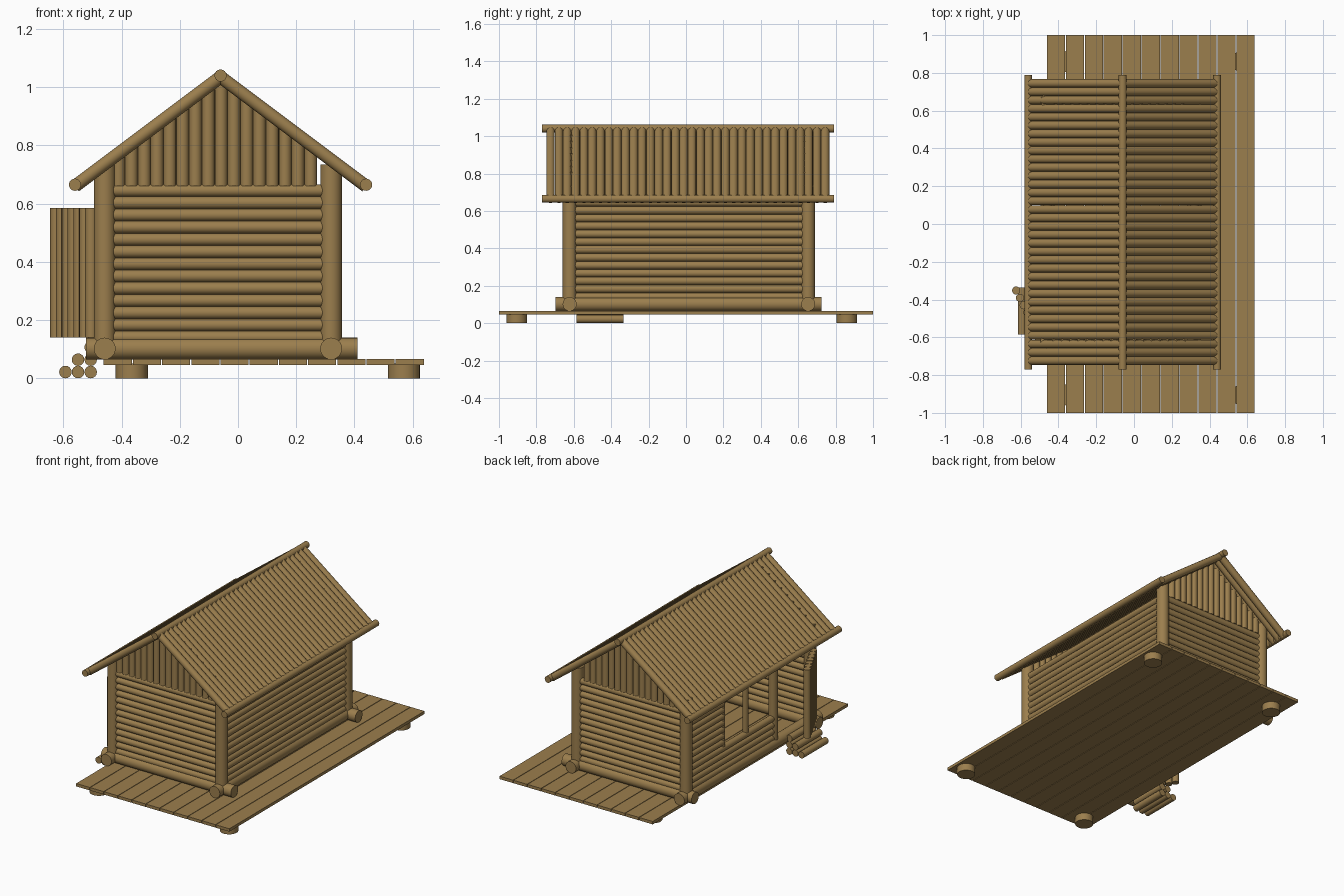
import bpy, bmesh, math
from mathutils import Vector, Matrix

if "Cube" in bpy.data.objects:
    bpy.data.objects.remove(bpy.data.objects["Cube"])

wood = bpy.data.materials.new("brown wood")
wood.diffuse_color = (0.33, 0.21, 0.075, 1)
wood.use_nodes = True
wood.node_tree.nodes["Principled BSDF"].inputs["Base Color"].default_value = wood.diffuse_color


def finish(bm, name):
    me = bpy.data.meshes.new(name)
    bm.to_mesh(me)
    bm.free()
    me.materials.append(wood)
    ob = bpy.data.objects.new(name, me)
    bpy.context.collection.objects.link(ob)
    bpy.ops.object.select_all(action='DESELECT')
    ob.select_set(True)
    bpy.context.view_layer.objects.active = ob
    bpy.ops.object.shade_smooth_by_angle(angle=math.radians(40))
    return ob


def logs(name, items, sides=16):
    """items: (start, end, radius) for each round log"""
    bm = bmesh.new()
    for a, b, r in items:
        a, b = Vector(a), Vector(b)
        d = b - a
        m = Matrix.Translation((a + b) / 2) @ d.to_track_quat('Z', 'Y').to_matrix().to_4x4()
        bmesh.ops.create_cone(bm, cap_ends=True, segments=sides, radius1=r,
                              radius2=r, depth=d.length, matrix=m)
    return finish(bm, name)


XL, XR, YF, YB = -0.458, 0.32, -0.622, 0.653   # wall lines
R = 0.0215                                     # thin log radius
XM = -0.06                                     # ridge position
roof_z = lambda x: 1.04 - 0.75 * abs(x - XM)

# platform planks
bm = bmesh.new()
for i in range(11):
    x = -0.413 + i * 0.1003
    m = Matrix.Translation((x, 0, 0.056)) @ Matrix.Diagonal((0.0965, 2, 0.019, 1))
    bmesh.ops.create_cube(bm, size=1, matrix=m)
finish(bm, "platform_planks")

# platform feet
logs("platform_feet", [((x, y, 0), (x, y, 0.05), 0.055)
                       for x in (-0.365, 0.57) for y in (-0.905, 0.86)], 24)

# base logs and corner posts
logs("base_logs",
     [((-0.523, y, 0.102), (0.41, y, 0.102), 0.0375) for y in (YF, YB)] +
     [((x, -0.697, 0.102), (x, 0.724, 0.102), 0.0375) for x in (XL, XR)], 24)
logs("corner_posts", [((x, y, 0.08), (x, y, 0.735), 0.037)
                      for x in (XL, XR) for y in (YF, YB)], 24)

# closed walls: front, back, right
rows = [0.645 - 0.042 * k for k in range(13)]
logs("front_wall", [((XL, YF, z), (XR, YF, z), R) for z in rows])
logs("back_wall", [((XL, YB, z), (XR, YB, z), R) for z in rows])
logs("right_wall", [((XR, YF, z), (XR, YB, z), R) for z in rows])

# left wall with door and window openings
left = []
for z in rows:
    if z > 0.585:
        spans = [(YF, YB)]
    elif z > 0.3:
        spans = [(0.285, YB)]
    else:
        spans = [(-0.24, YB)]
    left += [((XL, a, z), (XL, b, z), R) for a, b in spans]
logs("left_wall", left)
logs("window_posts", [((XL, -0.24, 0.1), (XL, -0.24, 0.66), 0.028),
                      ((XL, 0.046, 0.28), (XL, 0.046, 0.6), 0.018),
                      ((XL, 0.285, 0.28), (XL, 0.285, 0.6), 0.018)])

# gables of upright logs
for name, y in (("front_gable", YF), ("back_gable", YB)):
    xs = [-0.41 + 0.044 * k for k in range(16)]
    logs(name, [((x, y, 0.66), (x, y, roof_z(x)), 0.022) for x in xs])

# roof slopes, ridge and eave logs
for name, s in (("left_roof", -1), ("right_roof", 1)):
    ys = [-0.724 + 0.0445 * k for k in range(34)]
    logs(name, [((XM, y, 1.035), (XM + s * 0.5, y, 0.66), 0.0222) for y in ys])
logs("ridge_and_eaves", [((x, -0.77, z), (x, 0.79, z), 0.021)
                         for x, z in ((XM, 1.04), (XM - 0.5, 0.665), (XM + 0.5, 0.665))])

# open door of upright logs
logs("door", [((-0.624 + 0.02 * k, -0.352 - 0.039 * k, 0.14),
               (-0.624 + 0.02 * k, -0.352 - 0.039 * k, 0.585), R) for k in range(7)])

# log steps stacked 3-2-1
logs("log_steps", [((-0.593 + 0.0435 * i, -0.585, R + 0.0425 * j),
                    (-0.593 + 0.0435 * i, -0.335, R + 0.0425 * j), R)
                   for j in range(3) for i in range(j, 3)])
